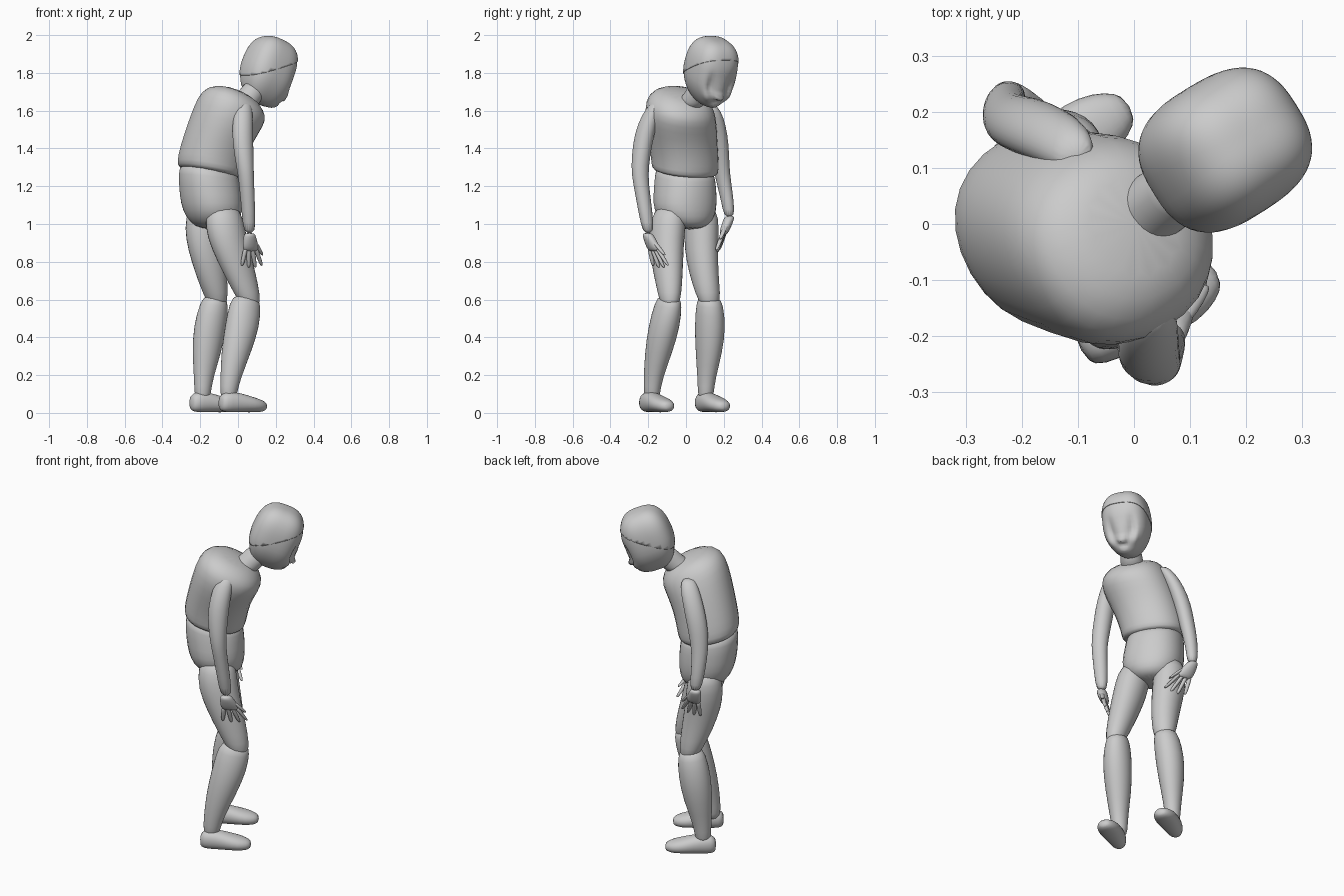
import bpy, bmesh, math
from mathutils import Vector, Matrix

YAW = math.radians(30)                         # the figure faces +x, turned towards +y
F = Vector((math.cos(YAW), math.sin(YAW), 0))  # forward
L = Vector((-math.sin(YAW), math.cos(YAW), 0)) # sideways
UP = Vector((0, 0, 1))


def mesh_object(name, verts, faces):
    me = bpy.data.meshes.new(name)
    me.from_pydata(verts, [], faces)
    me.update()
    ob = bpy.data.objects.new(name, me)
    bpy.context.collection.objects.link(ob)
    me.shade_smooth()
    return ob


def loft(name, rings, u=F, v=L, n=14, power=1.0, grow=1.03):
    """Rings are (x, y, z, radius_u, radius_v[, slope]); slope tilts the ring forward."""
    verts, faces = [], []

    def sp(t):
        return math.copysign(abs(t) ** power, t) * grow
    for r in rings:
        uu = u + UP * (r[5] if len(r) > 5 else 0)
        for i in range(n):
            a = math.tau * i / n
            verts.append(Vector(r[:3]) + uu * r[3] * sp(math.cos(a)) + v * r[4] * sp(math.sin(a)))
    for k in range(len(rings) - 1):
        for i in range(n):
            j = (i + 1) % n
            faces.append((k * n + i, k * n + j, (k + 1) * n + j, (k + 1) * n + i))
    faces.append(tuple(reversed(range(n))))
    faces.append(tuple(range((len(rings) - 1) * n, len(rings) * n)))
    # keep outward normals for rings that run downwards
    span = Vector(rings[-1][:3]) - Vector(rings[0][:3])
    if span.dot(u.cross(v)) < 0:
        faces = [tuple(reversed(f)) for f in faces]
    ob = mesh_object(name, verts, faces)
    m = ob.modifiers.new("smooth", 'SUBSURF')
    m.levels = m.render_levels = 1
    return ob


# Torso: stooped upper body with a sloping hem, hips below
loft("upper_body", [
    (-.15, -.005, 1.265, .15, .165, -.2), (-.15, -.005, 1.285, .168, .18, -.2),
    (-.145, -.005, 1.33, .173, .182, -.2), (-.115, -.015, 1.43, .172, .186, -.22),
    (-.07, -.027, 1.53, .177, .195, -.3), (-.032, -.03, 1.61, .177, .19, -.42),
    (-.015, -.02, 1.66, .15, .16, -.5), (.005, .0, 1.695, .08, .10, -.5)], power=.92, grow=1.01)
loft("hips", [
    (-.155, -.005, 1.31, .15, .15, -.2), (-.155, -.005, 1.25, .162, .158, -.15),
    (-.145, -.005, 1.15, .162, .17), (-.135, -.005, 1.07, .153, .17),
    (-.125, .005, 1.01, .13, .135), (-.12, .02, .97, .08, .06)], power=.9, grow=1.01)
loft("neck", [
    (.01, .01, 1.62, .07, .07, -.4), (.05, .04, 1.66, .062, .06, -.4),
    (.085, .07, 1.71, .06, .058, -.4), (.10, .085, 1.74, .05, .05, -.4)])

# Legs
loft("right_thigh", [
    (-.08, -.08, 1.10, .07, .06), (-.075, -.09, 1.04, .105, .09),
    (-.06, -.105, .93, .11, .09), (-.015, -.10, .80, .098, .08),
    (.03, -.09, .68, .08, .066), (.062, -.085, .59, .06, .054),
    (.067, -.085, .55, .035, .03)])
loft("right_shin", [
    (.05, -.085, .62, .06, .05, -.2), (.038, -.093, .58, .087, .066, -.15),
    (.023, -.115, .46, .096, .08), (-.01, -.145, .32, .082, .07),
    (-.04, -.175, .18, .054, .048), (-.05, -.18, .10, .046, .043),
    (-.05, -.18, .06, .03, .03)])
loft("left_thigh", [
    (-.18, .08, 1.10, .06, .06), (-.185, .085, 1.04, .097, .088),
    (-.18, .08, .92, .102, .088), (-.155, .085, .80, .094, .08),
    (-.13, .105, .68, .077, .07), (-.11, .125, .59, .055, .06),
    (-.11, .125, .55, .03, .03)])
loft("left_shin", [
    (-.115, .125, .62, .05, .05, -.2), (-.125, .125, .58, .077, .07, -.15),
    (-.148, .128, .46, .09, .08), (-.165, .122, .32, .08, .068),
    (-.183, .108, .18, .05, .046), (-.187, .105, .10, .045, .042),
    (-.187, .105, .06, .03, .03)])


# Feet: lofted from heel to toe
def foot(name, heel):
    h = Vector(heel)
    prof = [(0, .05, .025, .03), (.02, .057, .045, .055), (.09, .058, .052, .056),
            (.15, .05, .06, .048), (.21, .042, .062, .04), (.255, .036, .045, .032),
            (.28, .034, .022, .018)]
    loft(name, [(*(h + F * d + UP * z), w, t) for d, z, w, t in prof], u=L, v=UP, power=.9,
         grow=1.0)


foot("right_foot", (-.095, -.225, 0))
foot("left_foot", (-.25, .07, 0))

# Arms
loft("right_arm", [
    (.035, -.15, 1.65, .03, .025), (.028, -.17, 1.61, .05, .042),
    (.025, -.205, 1.53, .056, .05), (.025, -.23, 1.43, .057, .05),
    (.038, -.245, 1.30, .045, .047), (.045, -.24, 1.22, .039, .042),
    (.055, -.215, 1.07, .036, .038), (.062, -.198, .94, .032, .03)])
loft("left_arm", [
    (-.10, .12, 1.64, .03, .025), (-.12, .142, 1.60, .05, .042),
    (-.16, .163, 1.52, .056, .046), (-.197, .178, 1.42, .057, .046),
    (-.22, .185, 1.31, .05, .042), (-.23, .2, 1.22, .042, .038),
    (-.23, .22, 1.12, .037, .032), (-.222, .23, 1.03, .03, .027)])


# Hands: palm, four fanned fingers and a thumb
def hand(side, wrist, drift, fan):
    w, d, fan = Vector(wrist), Vector(drift), Vector(fan).normalized()
    knuckle = w + d * .45
    loft(side + "_palm", [(*(w + d * t), a, b) for t, a, b in
                          ((-.08, .028, .024), (.03, .036, .03), (.25, .048, .028),
                           (.42, .05, .024), (.5, .038, .014))],
         u=fan, v=UP.cross(fan), n=10)
    for i in range(4):
        s = i - 1.5
        base = knuckle + fan * s * .024
        tip = base + fan * s * .02 + d * (.58 - .06 * abs(s))
        loft(f"{side}_finger_{i + 1}",
             [(*base.lerp(tip, t), r, r) for t, r in
              ((-.1, .011), (.1, .0135), (.55, .012), (.9, .01), (1, .004))], n=8)
    base, tip = w + d * .15 + fan * .025, w + d * .62 + fan * .075
    loft(side + "_thumb", [(*base.lerp(tip, t), r, r) for t, r in
                           ((0, .012), (.4, .015), (.9, .011), (1, .004))], n=8)


hand("right", (.062, -.2, .94), (.012, .07, -.172), (.8, .6, 0))
hand("left", (-.222, .228, 1.03), (.075, -.065, -.18), (.95, -.1, 0))

# Head: boxy ellipsoid with tapered jaw and sculpted face, pitched forward
POSE = (Matrix.Translation((.156, .128, 1.808)) @ Matrix.Rotation(math.radians(32), 4, 'Z')
        @ Matrix.Rotation(math.radians(22), 4, 'Y'))
BUMPS = [  # direction, width, height
    ((.92, .38, -.14), .17, -.026), ((.92, -.38, -.14), .17, -.026),   # eye sockets
    ((.97, .37, -.14), .08, .010), ((.97, -.37, -.14), .08, .010),     # eyes
    ((.95, 0, -.12), .11, .008), ((.93, 0, -.38), .11, .034),          # nose
    ((.80, .5, -.42), .2, .010), ((.80, -.5, -.42), .2, .010),         # cheeks
    ((.80, 0, -.62), .08, -.012), ((.76, 0, -.72), .10, .012),         # mouth
    ((.62, 0, -.88), .2, .010), ((.95, 0, .12), .3, .006)]             # chin, brow


def head_point(d, grow):
    p = Vector([math.copysign(abs(c) ** .72, c) for c in d])
    low = max(0, -d.z)
    p.x *= .134
    p.y *= .126 * (1 - .38 * low ** 1.3)
    p.z *= .180
    if d.x < 0:
        p.x *= 1 - .18 * low             # nape
    p.x += .012 * low                    # jaw carried forward
    for c, w, h in BUMPS:
        p += d * h * math.exp(-((d - Vector(c).normalized()).length / w) ** 2)
    return POSE @ (p * grow)


def head_shell(name, grow, cut=None):
    nu, nv = 56, 36
    dirs = []
    for j in range(nv + 1):
        t = math.pi * j / nv
        dirs += [Vector((math.sin(t) * math.cos(a), math.sin(t) * math.sin(a), math.cos(t)))
                 for a in (math.tau * i / nu for i in range(nu))]
    faces = [(j * nu + i, (j + 1) * nu + i, (j + 1) * nu + (i + 1) % nu, j * nu + (i + 1) % nu)
             for j in range(nv) for i in range(nu)]
    ob = mesh_object(name, [head_point(d, grow) for d in dirs], faces)
    bm = bmesh.new()
    bm.from_mesh(ob.data)
    bmesh.ops.remove_doubles(bm, verts=bm.verts, dist=1e-5)
    if cut:                              # trim everything below a tilted plane
        bmesh.ops.bisect_plane(bm, geom=bm.verts[:] + bm.edges[:] + bm.faces[:],
                               plane_co=POSE @ Vector(cut[0]),
                               plane_no=POSE.to_3x3() @ Vector(cut[1]), clear_inner=True)
    bm.to_mesh(ob.data)
    bm.free()
    return ob


head_shell("head", 1.0)
# Hair: thin cap, high on the forehead and reaching down at the back
hair = head_shell("hair", 1.025, ((0, 0, .02), (-.75, 0, 1)))
solid = hair.modifiers.new("thickness", 'SOLIDIFY')
solid.thickness = .004
